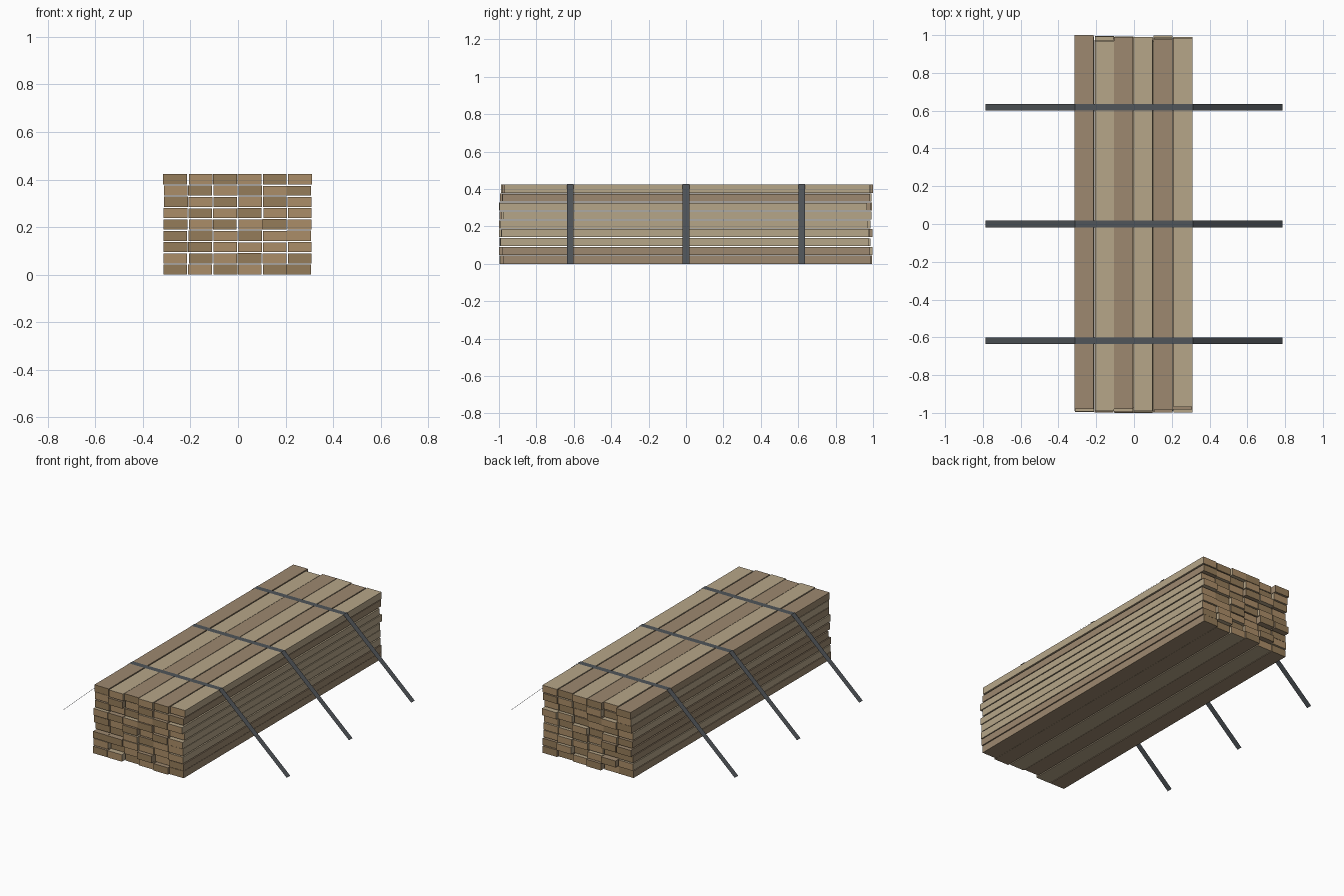
import bpy, bmesh, random

if "Cube" in bpy.data.objects:
    bpy.data.objects.remove(bpy.data.objects["Cube"])

random.seed(4)
COLS, ROWS = 6, 9
W, H = 0.100, 0.0425
PITCH_X, PITCH_Z = 0.1042, 0.0475


def material(name, rgb):
    m = bpy.data.materials.new(name)
    m.diffuse_color = (*rgb, 1)
    m.use_nodes = True
    m.node_tree.nodes["Principled BSDF"].inputs["Base Color"].default_value = m.diffuse_color
    return m


light = material("light_wood", (0.47, 0.38, 0.25))
dark = material("dark_wood", (0.34, 0.25, 0.16))
end_light = material("light_end_grain", (0.41, 0.27, 0.14))
end_dark = material("dark_end_grain", (0.30, 0.20, 0.10))
steel = material("strap_grey", (0.08, 0.09, 0.10))


def link(bm, name, mats):
    me = bpy.data.meshes.new(name)
    bm.to_mesh(me)
    bm.free()
    for m in mats:
        me.materials.append(m)
    ob = bpy.data.objects.new(name, me)
    bpy.context.collection.objects.link(ob)
    return ob


def board(name, x0, x1, y0, y1, z0, z1, mats):
    bm = bmesh.new()
    bmesh.ops.create_cube(bm, size=1)
    for v in bm.verts:
        v.co = (x1 if v.co.x > 0 else x0,
                y1 if v.co.y > 0 else y0,
                z1 if v.co.z > 0 else z0)
    # end grain on the two cut ends
    for f in bm.faces:
        f.normal_update()
        f.material_index = 1 if abs(f.normal.y) > 0.5 else 0
    link(bm, name, mats)


# stacked boards with uneven ends
top_front = [-0.98, -0.99, -0.98, -0.99, -0.985, -0.97]
top_back = [1.0, 0.97, 0.99, 0.99, 0.98, 0.985]
for r in range(ROWS):
    for c in range(COLS):
        x = (c - (COLS - 1) / 2) * PITCH_X - 0.002 + random.uniform(-0.002, 0.002)
        y = random.uniform(-0.017, 0.017)
        y0, y1 = y - 0.983, y + 0.983
        if r == ROWS - 1:
            y0, y1 = top_front[c], top_back[c]
        elif (r, c) == (1, 3):
            y0, y1 = -1.0, 0.966
        z = r * PITCH_Z
        h = H + (random.uniform(-0.002, 0.001) if 0 < r < ROWS - 1 else 0.001)
        pair = (light, end_light) if (c + r) % 2 else (dark, end_dark)
        if r < ROWS - 1 and random.random() < 0.35:
            pair = random.choice([(light, end_light), (dark, end_dark)])
        board(f"board_row{r + 1}_col{c + 1}", x - W / 2, x + W / 2, y0, y1, z, z + h, pair)

# flat sheet straps over the top, splayed down to the ground
profile = [(0.785, 0), (0.312, 0.427), (-0.312, 0.427), (-0.785, 0)]
for name, y in (("front_strap", -0.619), ("middle_strap", 0), ("back_strap", 0.619)):
    bm = bmesh.new()
    rows = [[bm.verts.new((px, y + s, pz)) for s in (-0.0175, 0.0175)] for px, pz in profile]
    for a, b in zip(rows, rows[1:]):
        bm.faces.new((a[0], a[1], b[1], b[0]))
    link(bm, name, [steel])
